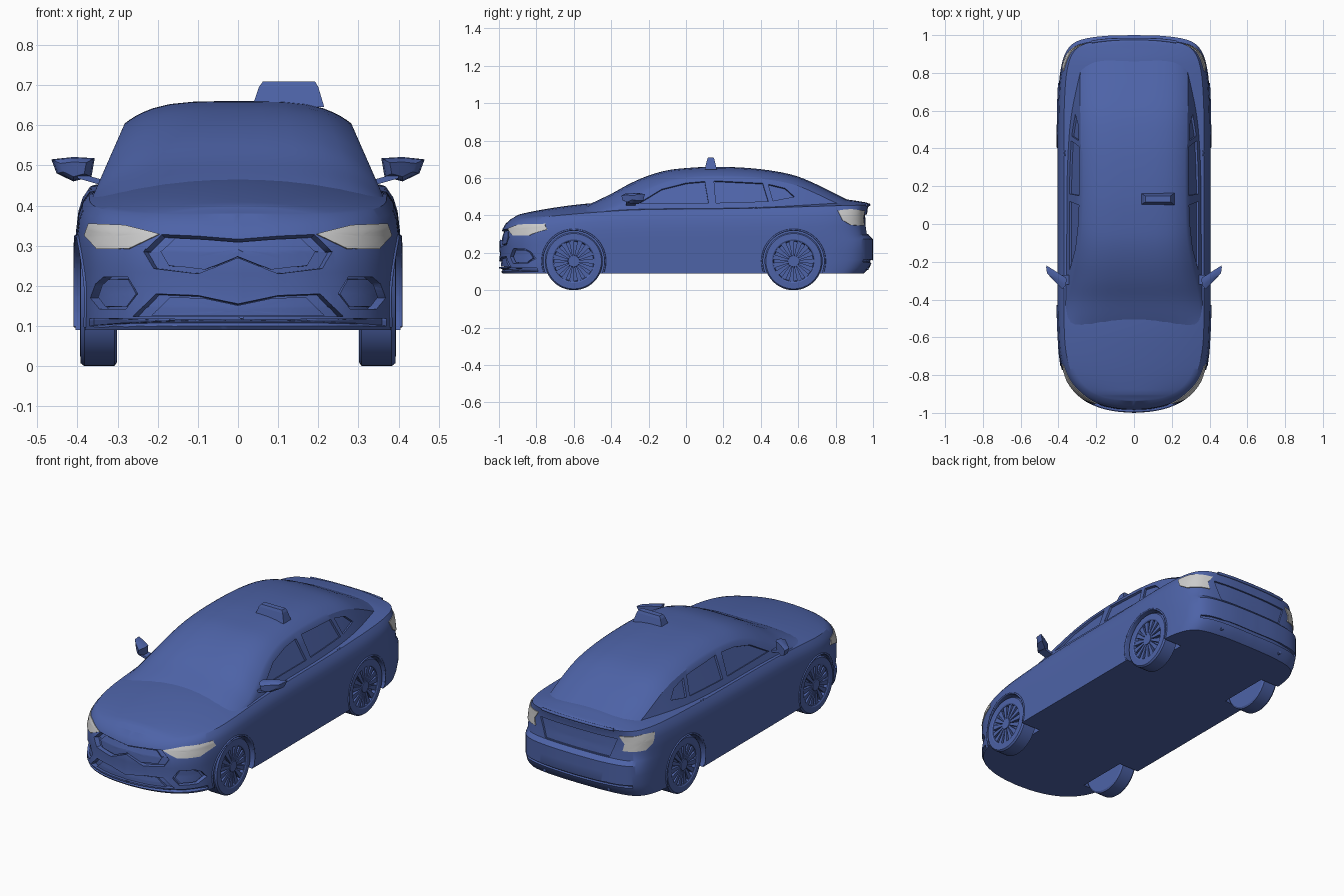
import bpy, bmesh, math
from mathutils import Vector
from mathutils.bvhtree import BVHTree

if "Cube" in bpy.data.objects:
    bpy.data.objects.remove(bpy.data.objects["Cube"])

blue = bpy.data.materials.new("paint_blue")
blue.diffuse_color = (0.075, 0.125, 0.39, 1)
blue.use_nodes = True
blue.node_tree.nodes["Principled BSDF"].inputs["Base Color"].default_value = blue.diffuse_color


def spline(tab, t):
    """Smooth interpolation of a table of (t, a, b, ...) rows."""
    t = min(max(t, tab[0][0]), tab[-1][0])
    i = max(k for k in range(len(tab) - 1) if tab[k][0] <= t)
    p, q = tab[i], tab[i + 1]
    o, r = tab[max(i - 1, 0)], tab[min(i + 2, len(tab) - 1)]
    h = q[0] - p[0]
    u = (t - p[0]) / h
    out = []
    for c in range(1, len(p)):
        m0 = (q[c] - o[c]) / (q[0] - o[0]) * h
        m1 = (r[c] - p[c]) / (r[0] - p[0]) * h
        out.append((2*u**3 - 3*u**2 + 1) * p[c] + (u**3 - 2*u**2 + u) * m0
                   + (3*u**2 - 2*u**3) * q[c] + (u**3 - u**2) * m1)
    return out if len(out) > 1 else out[0]


def finish(bm, name, mat=blue, smooth=True):
    bmesh.ops.recalc_face_normals(bm, faces=bm.faces)
    me = bpy.data.meshes.new(name)
    bm.to_mesh(me)
    bm.free()
    ob = bpy.data.objects.new(name, me)
    bpy.context.collection.objects.link(ob)
    if mat:
        me.materials.append(mat)
    if smooth:
        shade(ob)
    return ob


def shade(ob):
    bpy.ops.object.select_all(action='DESELECT')
    ob.select_set(True)
    bpy.context.view_layer.objects.active = ob
    bpy.ops.object.shade_smooth_by_angle(angle=math.radians(32))


def loft(bm, rings):
    """Skin closed rings of equal length and cap both ends."""
    vs = [[bm.verts.new(p) for p in r] for r in rings]
    n = len(vs[0])
    for a, b in zip(vs, vs[1:]):
        for i in range(n):
            bm.faces.new((a[i], a[(i+1) % n], b[(i+1) % n], b[i]))
    bm.faces.new(vs[0])
    bm.faces.new(vs[-1])


def cut(ob, cutter):
    cutter.hide_render = True
    m = ob.modifiers.new("cut", 'BOOLEAN')
    m.operation, m.solver, m.object = 'DIFFERENCE', 'EXACT', cutter
    bpy.context.view_layer.objects.active = ob
    bpy.ops.object.modifier_apply(modifier=m.name)
    bpy.data.objects.remove(cutter)


VIEW = {'front': (lambda u, v: (u, -3, v), (0, 1, 0)),
        'rear': (lambda u, v: (u, 3, v), (0, -1, 0)),
        'side': (lambda u, v: (3, u, v), (-1, 0, 0))}


def slab(name, tree, view, pts, lo, hi, both=False, centre=None, scale=1, mat=blue):
    """Solid that follows the surface under a 2D outline, between two offsets."""
    origin, d = VIEW[view]
    c = Vector(centre) if centre else sum((Vector(p) for p in pts), Vector((0, 0))) / len(pts)
    pts = [c + (Vector(p) - c) * scale for p in pts]
    k, rings, n = 6, 5, len(pts) * 6
    rim = [pts[i // k].lerp(pts[(i // k + 1) % len(pts)], i % k / k) for i in range(n)]
    bm = bmesh.new()
    for sx in ((1, -1) if both else (1,)):
        layers = []
        for off in (lo, hi):
            rows = []
            for j in range(rings + 1):
                row = []
                for p in (rim if j else [c]):
                    q = c.lerp(p, j / rings)
                    hit, nor, _, _ = tree.ray_cast(Vector(origin(*q)), Vector(d))
                    w = hit + nor * off
                    row.append(bm.verts.new((w.x * sx, w.y, w.z)))
                rows.append(row)
            for i in range(n):
                e = (i + 1) % n
                bm.faces.new((rows[0][0], rows[1][i], rows[1][e]))
                for a, b in zip(rows[1:], rows[2:]):
                    bm.faces.new((a[i], b[i], b[e], a[e]))
            layers.append(rows[-1])
        a, b = layers
        for i in range(n):
            e = (i + 1) % n
            bm.faces.new((a[i], a[e], b[e], b[i]))
    return finish(bm, name, mat)


def tube(name, pts, r):
    cu = bpy.data.curves.new(name, 'CURVE')
    cu.dimensions, cu.bevel_depth, cu.bevel_resolution, cu.use_fill_caps = '3D', r, 2, True
    s = cu.splines.new('POLY')
    s.points.add(len(pts) - 1)
    for p, q in zip(s.points, pts):
        p.co = (*q, 1)
    ob = bpy.data.objects.new(name, cu)
    bpy.context.collection.objects.link(ob)
    cu.materials.append(blue)


# Lower body: plan outline swept through wall levels, then closed by hood, deck and floor
plan = [(0, -1), (.1, -.992), (.19, -.97), (.27, -.93), (.335, -.865), (.375, -.78), (.4, -.64),
        (.405, -.4), (.405, 0), (.405, .45), (.402, .66), (.388, .82), (.355, .92), (.29, .972),
        (.16, .995), (0, 1)]
plan = [(i, *p) for i, p in enumerate(plan)]
edge_top = [(-1, .372, .372), (-.94, .377, .385), (-.88, .38, .408), (-.7, .398, .442), (-.5, .415, .465),
            (-.25, .43, .47), (.3, .437, .465), (.65, .447, .48), (.85, .453, .485), (.94, .455, .473), (1, .457, .462)]
levels = [(0, 1, .02, -.05), (.08, 1, 0, -.02), (.2, 1, 0, 0), (.35, 1, .005, 0), (.5, 1, .003, 0),
          (.56, 1, .003, -.024), (.7, .997, .006, -.03), (.84, .982, .02, -.032), (.93, .957, .035, -.03),
          (1, .915, .06, -.022)]


def wall(i, v, sx, front, rear):
    x, y = spline(plan, i)
    y += front * max(0, -y)**3 + rear * max(0, y)**3
    return x * sx, y, .09 + (spline(edge_top, y)[0] - .09) * v


bm = bmesh.new()
N = 120
for sx in (1, -1):
    cols = []
    for j in range(N + 1):
        i = j * (len(plan) - 1) / N
        col = [wall(i, *l) for l in levels]
        x, y, z = col[-1]
        top = spline(edge_top, y)[1]
        rise = (top - z) * min(1, x / .2)
        col += [(x*s, y, z + rise * (1 - s**2.2)) for s in (.93, .82, .68, .5, .32, .15, 0)]
        col.insert(0, (0, col[0][1], .09))
        cols.append([bm.verts.new((p[0]*sx, p[1], p[2])) for p in col])
    for a, b in zip(cols, cols[1:]):
        for k in range(len(a) - 1):
            bm.faces.new((a[k], a[k+1], b[k+1], b[k]))
bmesh.ops.remove_doubles(bm, verts=bm.verts, dist=.0002)
bmesh.ops.dissolve_degenerate(bm, edges=bm.edges, dist=.0001)
bmesh.ops.recalc_face_normals(bm, faces=bm.faces)
body_tree = BVHTree.FromBMesh(bm)
body = finish(bm, "body")

# Cabin: centre height, rail height and width factor along the length
cabin_tab = [(-.57, .43, .405, 1), (-.5, .467, .41, 1), (-.4, .515, .43, 1), (-.3, .57, .478, 1), (-.2, .613, .535, 1),
             (-.1, .641, .575, 1), (0, .653, .596, 1), (.15, .66, .605, 1), (.35, .652, .6, .99), (.5, .632, .582, .97),
             (.6, .607, .557, .94), (.7, .565, .515, .89), (.8, .515, .468, .83), (.9, .465, .43, .76)]
rings = []
for j in range(61):
    y = -.57 + 1.47 * j / 60
    zc, zr, w = spline(cabin_tab, y)
    side = lambda z: w * (.35 - .44 * (z - .45))
    half = [(side(z), z) for z in (.4 + (zr - .4) * t for t in (0, .35, .7, 1))]
    half += [(side(zr)*s, zr + (zc - zr) * (1 - s**4)) for s in (.96, .91, .84, .75, .6, .4, .2)]
    rings.append([(x, y, z) for x, z in half] + [(0, y, zc)] + [(-x, y, z) for x, z in reversed(half)])
bm = bmesh.new()
loft(bm, rings)
bmesh.ops.recalc_face_normals(bm, faces=bm.faces)
cabin_tree = BVHTree.FromBMesh(bm)
cabin = finish(bm, "cabin")

# Side windows
for pts in ([(-.25, .467), (.12, .467), (.1, .582), (0, .573), (-.13, .54)],
            [(.16, .467), (.44, .475), (.41, .572), (.15, .585)],
            [(.465, .478), (.58, .5), (.53, .545), (.44, .567)]):
    cut(cabin, slab("window_cutter", cabin_tree, 'side', pts, -.012, .02, True))
shade(cabin)

# Wheel arches
WHEELS = [(sx, y) for sx in (1, -1) for y in (-.6, .575)]
circle = lambda x, y, r, n=48: [(x, y + r*math.cos(2*math.pi*i/n), .155 + r*math.sin(2*math.pi*i/n)) for i in range(n)]
for sx, y in WHEELS:
    bm = bmesh.new()
    loft(bm, [circle(sx*.28, y, .163), circle(sx*.5, y, .163)])
    cut(body, finish(bm, "arch_cutter"))
    arc = []
    for i in range(33):
        a = math.radians(-20 + 220 * i / 32)
        p = (y + .168*math.cos(a), .155 + .168*math.sin(a))
        hit = body_tree.ray_cast(Vector((3, *p)), Vector((-1, 0, 0)))[0]
        if hit:
            arc.append((hit.x * sx, hit.y, hit.z))
    tube("arch_lip", arc, .005)


# Front openings: recess plus inner panel
def mir(pts):
    return pts + [(-x, z) for x, z in reversed(pts) if x > 0]


grille = mir([(0, .316), (.1, .324), (.19, .328), (.235, .285), (.21, .243), (.1, .23), (0, .27)])
intake = mir([(0, .155), (.1, .176), (.205, .18), (.235, .15), (.262, .124), (0, .124)])
fog = [(.355, .205), (.335, .222), (.275, .222), (.25, .18), (.28, .142), (.345, .142), (.368, .17)]
for name, pts, both, c in (("grille", grille, False, (0, .295)), ("lower_intake", intake, False, (0, .139)),
                           ("fog_recess", fog, True, None)):
    cut(body, slab(name + "_cutter", body_tree, 'front', pts, -.026, .03, both, c))
    slab(name + "_panel", body_tree, 'front', pts, -.03, -.012, both, c, .84)
cut(body, slab("lip_cutter", body_tree, 'front', [(-.37, .119), (-.37, .1), (0, .1), (.37, .1), (.37, .119), (0, .115)],
               -.012, .02))

# Rear plate recess and bumper groove
cut(body, slab("plate_cutter", body_tree, 'rear', [(-.24, .405), (-.2, .3), (.2, .3), (.24, .405)], -.01, .02))
cut(body, slab("bumper_cutter", body_tree, 'rear', [(-.33, .165), (-.33, .15), (0, .145), (.33, .15), (.33, .165), (0, .16)],
               -.01, .02))
shade(body)

# Lamps
slab("headlight", body_tree, 'front', [(.195, .328), (.28, .35), (.37, .354), (.38, .325), (.35, .292), (.27, .292)],
     -.012, .004, True, mat=None)
slab("tail_light", body_tree, 'side', [(.81, .425), (.88, .432), (.952, .425), (.945, .385), (.95, .345), (.88, .348), (.835, .375)],
     -.012, .005, True, mat=None)

# Boot lip along the rear edge
lip = [wall(len(plan) - 2.6 + 1.6 * t / 12, *levels[-1]) for t in range(13)]
tube("boot_lip", lip + [(-x, y, z) for x, y, z in reversed(lip[:-1])], .008)

# Wheels: turned tyre and rim with radial spokes
for sx, y in WHEELS:
    bm = bmesh.new()
    loft(bm, [circle(sx*x, y, r) for x, r in ((.302, .146), (.308, .155), (.383, .155), (.392, .148), (.394, .116),
                                              (.39, .109), (.372, .105), (.372, .01))])
    loft(bm, [circle(sx*.37, y, .034, 24), circle(sx*.392, y, .03, 24)])
    for k in range(15):
        a = 2 * math.pi * k / 15
        u, v = Vector((0, math.cos(a), math.sin(a))), Vector((0, -math.sin(a), math.cos(a)))
        quad = [u*.025 - v*.005, u*.11 - v*.014, u*.11 + v*.014, u*.025 + v*.005]
        loft(bm, [[q + Vector((sx*x, y, .155)) for q in quad] for x in (.37, .388)])
    finish(bm, "wheel")

# Door mirrors: head swept backwards on a short stalk
head = [(.357, .518), (.41, .521), (.465, .515), (.452, .48), (.41, .46), (.365, .472)]
for sx in (1, -1):
    bm = bmesh.new()
    loft(bm, [[(sx*(.41 + (x - .41)*s), y + (x - .357)*.6, .49 + (z - .49)*s) for x, z in head]
              for y, s in ((-.345, .6), (-.325, .92), (-.295, 1), (-.285, .95))])
    loft(bm, [[(sx*x, y, z + dz) for y, dz in ((-.32, 0), (-.27, 0), (-.27, .014), (-.32, .014))]
              for x, z in ((.32, .445), (.4, .468))])
    finish(bm, "door_mirror")

# Roof sign, set off-centre
bm = bmesh.new()
loft(bm, [[(x0, y0, z), (x1, y0, z), (x1, y1, z), (x0, y1, z)] for x0, x1, y0, y1, z in
          ((.035, .215, .1, .165, .645), (.052, .2, .112, .153, .695), (.062, .192, .117, .148, .709))])
finish(bm, "roof_sign", smooth=False)

# Exhaust tips and door handles
for sx in (1, -1):
    tube("exhaust_tip", [(sx*.2, .88, .118), (sx*.2, .975, .118)], .009)
    tube("door_handle", [(sx*.366, .36, .437), (sx*.369, .375, .44), (sx*.366, .39, .437)], .004)
